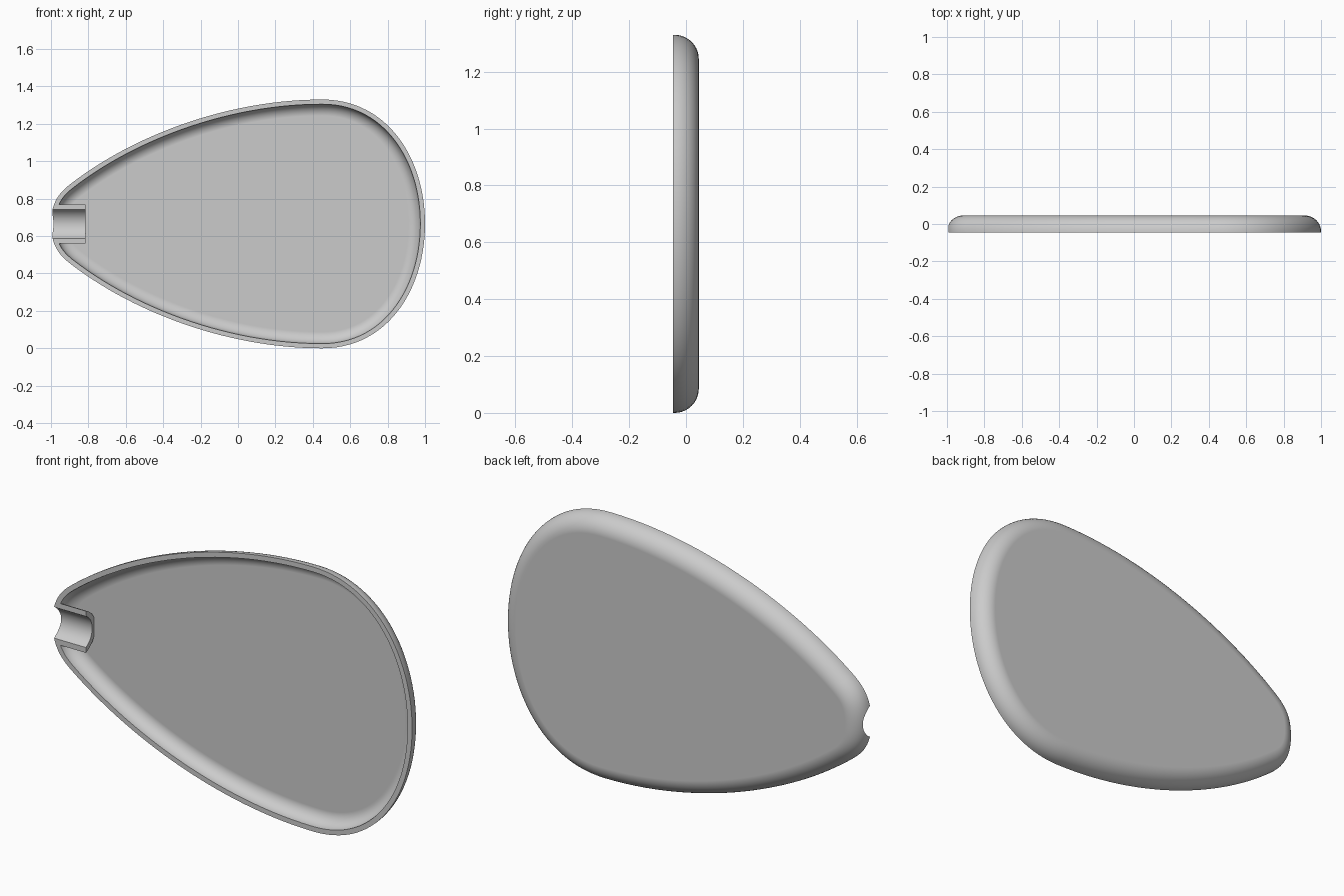
import bpy, bmesh, math
from mathutils import Vector, Matrix
from mathutils.geometry import interpolate_bezier

if "Cube" in bpy.data.objects:
    bpy.data.objects.remove(bpy.data.objects["Cube"])

MID_Z = 0.665            # height of the symmetry line
FRONT, BACK = -0.045, 0.045
WALL = 0.025

grey = bpy.data.materials.new("plain grey")
grey.use_nodes = True
colour = (0.6, 0.6, 0.6, 1)
grey.diffuse_color = colour
grey.node_tree.nodes["Principled BSDF"].inputs["Base Color"].default_value = colour


def outline():
    """Closed egg-shaped outline (x, z), mirrored about the symmetry line."""
    spans = [((-1, 0), (-1, 0.11), (-0.96, 0.163), (-0.9, 0.21)),
             ((-0.9, 0.21), (-0.56, 0.475), (-0.05, 0.665), (0.45, 0.665)),
             ((0.45, 0.665), (0.8, 0.665), (1, 0.35), (1, 0))]
    half = []
    for span, count in zip(spans, (14, 28, 28)):
        half += interpolate_bezier(*[Vector(p) for p in span], count)[:-1]
    half = [Vector((p[0], p[1])) for p in half] + [Vector((1, 0))]
    return half + [Vector((p.x, -p.y)) for p in reversed(half[1:-1])]


def offset(loop, d):
    """Move a clockwise loop inward by d."""
    result = []
    for i, p in enumerate(loop):
        t = (loop[(i + 1) % len(loop)] - loop[i - 1]).normalized()
        result.append(p + Vector((t.y, -t.x)) * d)
    return result


def make_object(name, bm):
    bmesh.ops.recalc_face_normals(bm, faces=bm.faces)
    mesh = bpy.data.meshes.new(name)
    bm.to_mesh(mesh)
    bm.free()
    mesh.materials.append(grey)
    obj = bpy.data.objects.new(name, mesh)
    bpy.context.collection.objects.link(obj)
    return obj


def rounded_solid(name, inset, front, back, radius, steps=10):
    """Outline extruded from front to back with a rounded back edge."""
    loop = outline()
    profile = [(inset, front)]
    for i in range(steps + 1):
        a = math.pi / 2 * i / steps
        profile.append((inset + radius * (1 - math.cos(a)),
                        back - radius * (1 - math.sin(a))))
    bm = bmesh.new()
    rings = [[bm.verts.new((p.x, y, p.y + MID_Z)) for p in offset(loop, d)]
             for d, y in profile]
    n = len(loop)
    for a, b in zip(rings, rings[1:]):
        for i in range(n):
            j = (i + 1) % n
            bm.faces.new((a[i], a[j], b[j], b[i]))
    bm.faces.new(rings[0])
    bm.faces.new(rings[-1])
    return make_object(name, bm)


def rod(name, radius, x0, x1):
    """Cylinder along x, its axis just in front of the rim."""
    bm = bmesh.new()
    place = (Matrix.Translation(((x0 + x1) / 2, -0.081, MID_Z))
             @ Matrix.Rotation(math.pi / 2, 4, 'Y'))
    bmesh.ops.create_cone(bm, cap_ends=True, segments=96, radius1=radius,
                          radius2=radius, depth=x1 - x0, matrix=place)
    return make_object(name, bm)


def subtract(target, cutter):
    cutter.hide_render = True
    mod = target.modifiers.new("cut", 'BOOLEAN')
    mod.operation, mod.solver, mod.object = 'DIFFERENCE', 'EXACT', cutter
    bpy.context.view_layer.objects.active = target
    bpy.ops.object.modifier_apply(modifier=mod.name)
    bpy.data.objects.remove(cutter)


# Hollow shell; the cavity leaves a sleeve standing at the narrow end
shell = rounded_solid("half_shell", 0, FRONT, BACK, 0.085)
cavity = rounded_solid("cavity_cutter", WALL, -0.1, BACK - WALL, 0.062)
subtract(cavity, rod("sleeve_cutter", 0.111, -1.2, -0.815))
subtract(shell, cavity)

# Rounded channel through the sleeve
subtract(shell, rod("channel_cutter", 0.086, -1.2, -0.7))

# Smooth shading with crisp rims and flat back
bpy.ops.object.select_all(action='DESELECT')
shell.select_set(True)
bpy.context.view_layer.objects.active = shell
bpy.ops.object.shade_smooth_by_angle(angle=math.radians(35))
normals = shell.modifiers.new("flat_panels", 'WEIGHTED_NORMAL')
normals.keep_sharp = True
